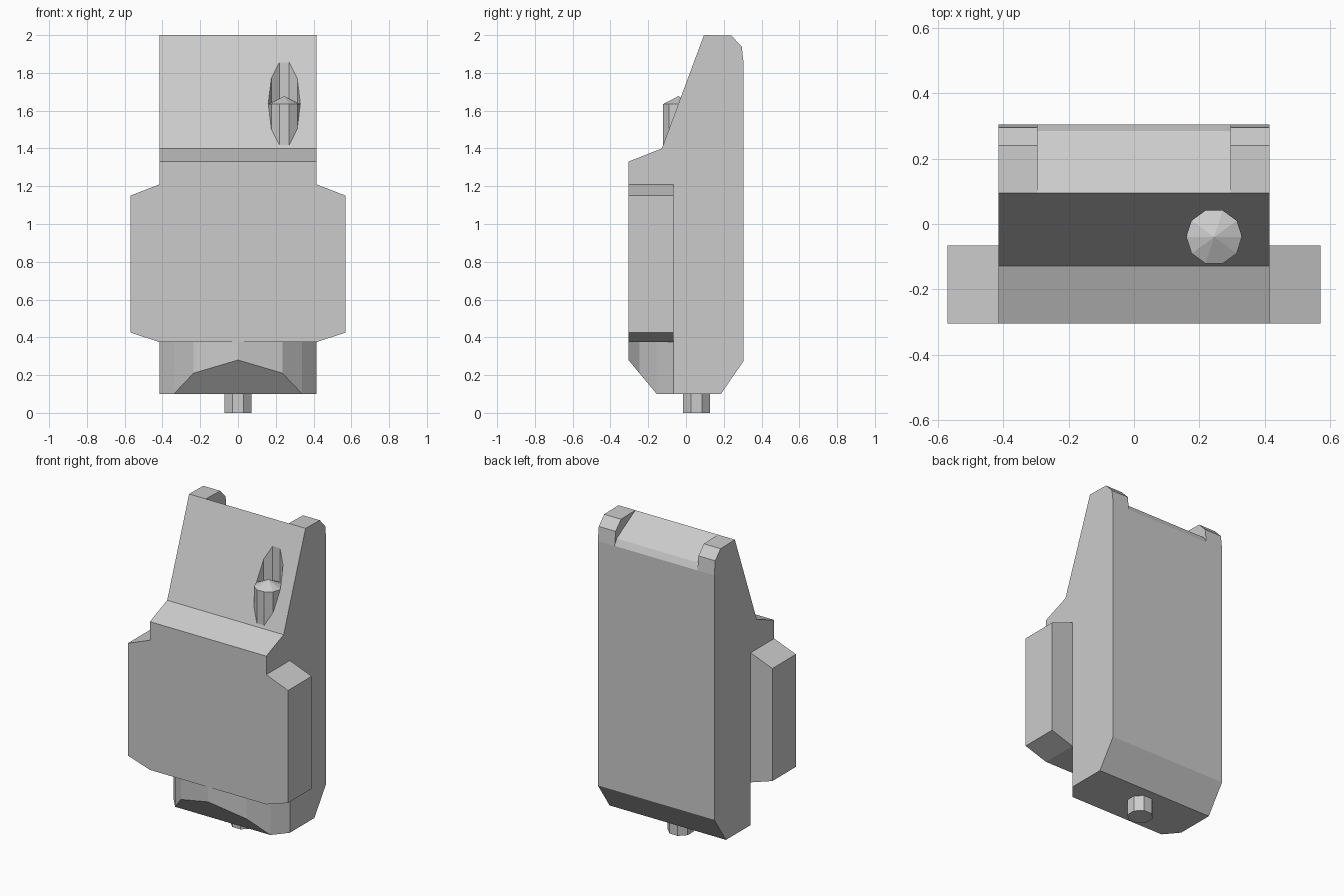
import bpy, bmesh, math
from mathutils import Vector

if "Cube" in bpy.data.objects:
    bpy.data.objects.remove(bpy.data.objects["Cube"])


def finish(name, bm):
    bmesh.ops.recalc_face_normals(bm, faces=bm.faces[:])
    me = bpy.data.meshes.new(name)
    bm.to_mesh(me)
    bm.free()
    ob = bpy.data.objects.new(name, me)
    bpy.context.collection.objects.link(ob)
    return ob


def prism(axis, pts, lo, hi):
    """Extrude a 2D outline along x, y or z between lo and hi."""
    bm = bmesh.new()
    place = {"x": lambda a, b: (lo, a, b),
             "y": lambda a, b: (a, lo, b),
             "z": lambda a, b: (a, b, lo)}[axis]
    face = bm.faces.new([bm.verts.new(place(a, b)) for a, b in pts])
    ext = bmesh.ops.extrude_face_region(bm, geom=[face])
    step = Vector([hi - lo if axis == c else 0 for c in "xyz"])
    bmesh.ops.translate(bm, vec=step, verts=[
        v for v in ext["geom"] if isinstance(v, bmesh.types.BMVert)])
    return bm


def ring(n, r, cx, cy, turn=0.0):
    return [(cx + r * math.cos(turn + math.tau * i / n),
             cy + r * math.sin(turn + math.tau * i / n)) for i in range(n)]


def mirrored(half):
    return half + [(-x, v) for x, v in reversed(half) if x > 0]


W = 0.415

# Main body, extruded from its side profile
body = finish("body", prism("x", [
    (-0.065, 0.10), (-0.065, 1.33), (-0.305, 1.33), (-0.128, 1.40),
    (0.095, 2.0), (0.285, 1.89), (0.305, 1.85), (0.305, 0.275),
    (0.185, 0.10)], -W, W))

# Raised lugs at both ends of the top
lug = [(0.095, 2.0), (0.24, 1.997), (0.295, 1.94), (0.305, 1.85), (0.285, 1.89)]
for side, lo, hi in (("left", -W, -0.295), ("right", 0.295, W)):
    finish(side + "_top_lug", prism("x", lug, lo, hi))

# Front plate with side wings
finish("front_plate", prism("y", mirrored([
    (W, 1.33), (W, 1.21), (0.57, 1.15), (0.57, 0.425), (W, 0.375)]),
    -0.305, -0.065))

# Faceted chin below the plate, sliced by a sloping plane
chin = prism("z", mirrored([
    (0, -0.305), (0.235, -0.247), (0.34, -0.155), (W, -0.065)]), 0.10, 0.375)
cut = bmesh.ops.bisect_plane(
    chin, geom=chin.verts[:] + chin.edges[:] + chin.faces[:], dist=1e-4,
    plane_co=(0, -0.305, 0.28), plane_no=(0, -0.18, -0.15), clear_outer=True)
bmesh.ops.holes_fill(chin, edges=[e for e in chin.edges if e.is_boundary], sides=0)
finish("chin", chin)

# Vertical recess in the sloping face above the button
KX, KY, KR, KZ = 0.245, -0.04, 0.085, 1.635
cutter = finish("recess_cutter", prism("z", ring(10, KR, KX, KY), 1.60, 2.2))
cutter.hide_render = True
mod = body.modifiers.new("recess", "BOOLEAN")
mod.operation = "DIFFERENCE"
mod.solver = "EXACT"
mod.object = cutter
bpy.context.view_layer.objects.active = body
bpy.ops.object.modifier_apply(modifier=mod.name)
bpy.data.objects.remove(cutter)

# Button with a low pointed cap
button = prism("z", ring(10, KR, KX, KY), 1.40, KZ)
button.faces.ensure_lookup_table()
top = max(button.faces, key=lambda f: f.calc_center_median().z)
tip = bmesh.ops.poke(button, faces=[top])["verts"][0]
tip.co.z = 1.677
finish("button", button)

# Octagonal peg under the base
finish("base_peg", prism("z", ring(8, 0.077, 0, 0.055, math.pi / 8), 0.0, 0.10))
